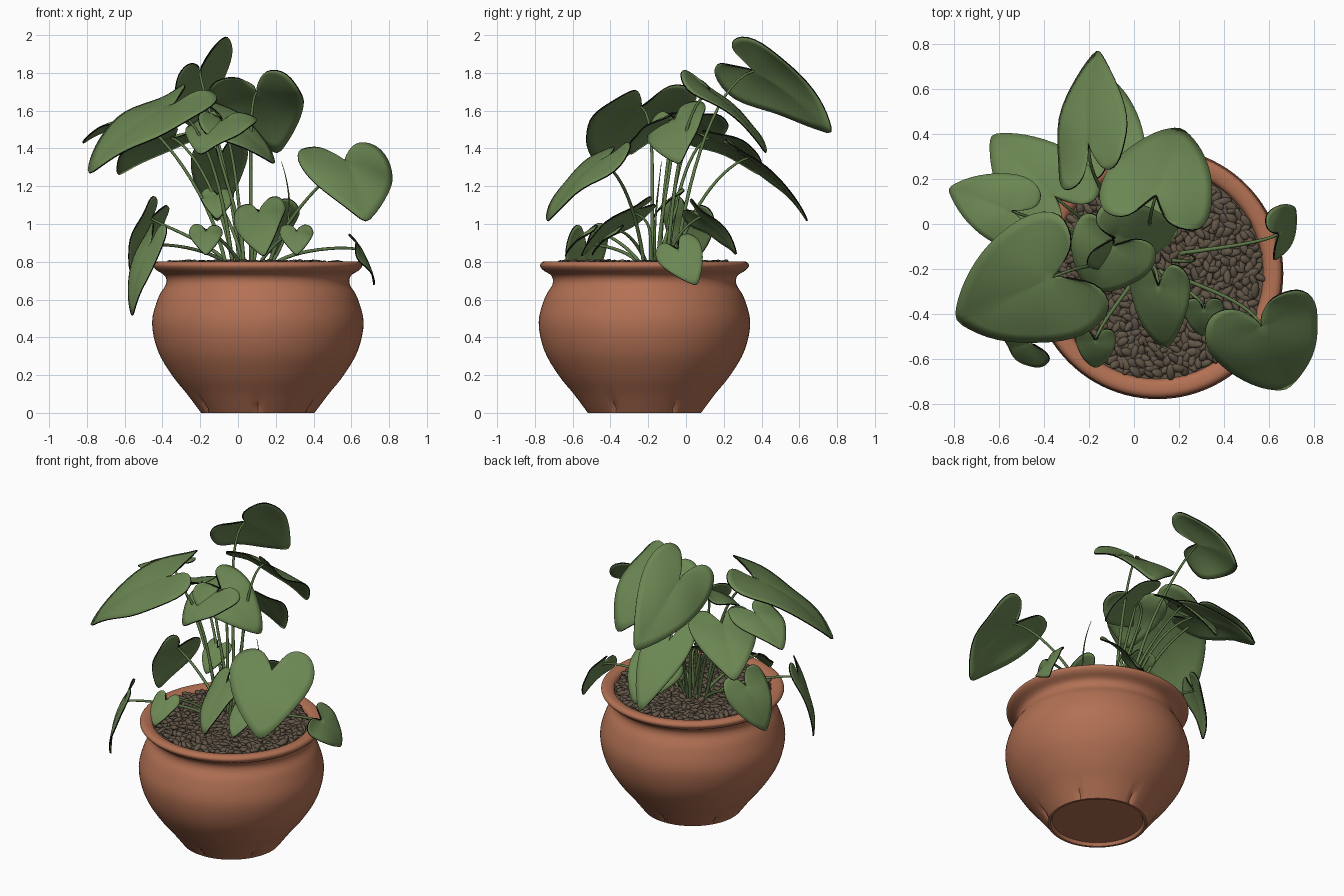
import bpy, bmesh, math, random
from mathutils import Vector, Matrix, Euler

if "Cube" in bpy.data.objects:
    bpy.data.objects.remove(bpy.data.objects["Cube"])

random.seed(4)
PX, PY = 0.105, -0.22          # pot axis


def material(name, rgb):
    m = bpy.data.materials.new(name)
    m.diffuse_color = (*rgb, 1)
    m.use_nodes = True
    m.node_tree.nodes["Principled BSDF"].inputs["Base Color"].default_value = m.diffuse_color
    return m


TERRACOTTA = material("terracotta", (0.45, 0.165, 0.088))
PEBBLE = material("pebble brown", (0.118, 0.090, 0.062))
LEAF = material("leaf green", (0.147, 0.240, 0.086))
EDGE = material("dark leaf edge", (0.004, 0.004, 0.003))
STEM = material("stem green", (0.115, 0.195, 0.066))


def add_object(name, mesh, *mats):
    o = bpy.data.objects.new(name, mesh)
    bpy.context.collection.objects.link(o)
    for m in mats:
        mesh.materials.append(m)
    return o


def smooth(o, angle=40):
    bpy.ops.object.select_all(action='DESELECT')
    o.select_set(True)
    bpy.context.view_layer.objects.active = o
    bpy.ops.object.shade_smooth_by_angle(angle=math.radians(angle))


def spline(points, steps):
    """Smooth path through the points"""
    p = [Vector(q) for q in points]
    p = [2 * p[0] - p[1]] + p + [2 * p[-1] - p[-2]]
    out = []
    for a, b, c, d in zip(p, p[1:], p[2:], p[3:]):
        for k in range(steps):
            t = k / steps
            out.append(.5 * (2 * b + (c - a) * t + (2 * a - 5 * b + 4 * c - d) * t * t
                             + (3 * b - a - 3 * c + d) * t ** 3))
    return out + [p[-2]]


# Pot: lathed profile from the recessed foot up the outside and down the inside
profile = [(0, .02), (.275, .02), (.285, 0)] + spline(
    [(.30, 0), (.375, .10), (.455, .20), (.53, .33), (.56, .48), (.527, .61), (.487, .68),
     (.492, .725), (.538, .757), (.553, .783), (.53, .802), (.48, .79), (.465, .74)], 4)
SEG = 96
bm = bmesh.new()
rings = []
for r, z in profile:
    ring = []
    for i in range(SEG if r else 1):
        a = 2 * math.pi * i / SEG
        rr = r
        # six small drainage grooves pressed into the foot
        if i % 16 == 8 and 0 < z < .13 and r > .29:
            rr = r - .025 * (1 - z / .13)
        ring.append(bm.verts.new((PX + rr * math.cos(a), PY + rr * math.sin(a), z)))
    rings.append(ring)
for lo, hi in zip(rings, rings[1:]):
    for i in range(SEG):
        j = (i + 1) % SEG
        if len(lo) == 1:
            bm.faces.new((lo[0], hi[j], hi[i]))
        else:
            bm.faces.new((lo[i], lo[j], hi[j], hi[i]))
me = bpy.data.meshes.new("pot")
bm.to_mesh(me)
bm.free()
smooth(add_object("pot", me, TERRACOTTA))

# Soil disc under the pebbles
bm = bmesh.new()
bmesh.ops.create_circle(bm, cap_ends=True, segments=64, radius=.47,
                        matrix=Matrix.Translation((PX, PY, .768)))
me = bpy.data.meshes.new("soil")
bm.to_mesh(me)
bm.free()
add_object("soil", me, PEBBLE)

# Pebbles: one squashed ball repeated in a jittered spiral
bm = bmesh.new()
bmesh.ops.create_icosphere(bm, subdivisions=2, radius=1)
ball_v = [v.co.copy() for v in bm.verts]
ball_f = [[v.index for v in f.verts] for f in bm.faces]
bm.free()
verts, faces = [], []
COUNT = 700
for k in range(COUNT):
    r = .455 * math.sqrt((k + .5) / COUNT) + random.uniform(-.008, .008)
    a = k * 2.39996
    size = Vector((random.uniform(.028, .042), random.uniform(.015, .021), random.uniform(.012, .016)))
    rot = Euler((random.uniform(-.5, .5), random.uniform(-.45, .45), random.uniform(0, 6.28)))
    mat = Matrix.LocRotScale(Vector((PX + r * math.cos(a), PY + r * math.sin(a),
                                     random.uniform(.776, .794))), rot, size)
    off = len(verts)
    verts += [mat @ v for v in ball_v]
    faces += [[i + off for i in f] for f in ball_f]
me = bpy.data.meshes.new("pebbles")
me.from_pydata(verts, [], faces)
smooth(add_object("pebbles", me, PEBBLE), 60)

# Half outline of a heart-shaped leaf: (along the midrib, to the side)
HALF = spline([(1, 0), (.76, .20), (.40, .40), (0, .50), (-.29, .40),
               (-.32, .17), (-.07, .02)], 2)[1:]
OUTLINE = [(u, -v) for u, v in reversed(HALF)] + [(1, 0)] + [tuple(p) for p in HALF]


def add_leaf(name, S, T, width, roll):
    """S = where the stalk joins, T = tip, roll = tilt in degrees about the midrib"""
    A = T - S
    side = A.cross(Vector((0, 0, 1))).normalized()
    n = side.cross(A).normalized()
    turn = Matrix.Rotation(-math.radians(roll), 3, A)
    if (turn @ side).dot(n) * roll < 0:
        turn = turn.inverted()
    L, n = turn @ side * width, turn @ n
    phase = random.uniform(0, 6.28)
    bm = bmesh.new()
    centre = bm.verts.new(S)
    rows = []
    for t in (.2, .45, .72, 1):
        row = []
        for u0, v0 in OUTLINE:
            u, v = u0 * t, v0 * t
            h = (.30 * u * (1 - u) if u > 0 else .18 * u) * A.length
            h += (.10 * abs(v) - .42 * v * v) * width
            h += .04 * t * t * math.sin(7 * u + 5 * v + phase) * width * (1 - max(u, 0))
            row.append(bm.verts.new(S + A * u + L * v + n * h))
        rows.append(row)
    for i in range(len(OUTLINE) - 1):
        bm.faces.new((centre, rows[0][i], rows[0][i + 1]))
        for a, b in zip(rows, rows[1:]):
            bm.faces.new((a[i], b[i], b[i + 1], a[i + 1]))
    bmesh.ops.recalc_face_normals(bm, faces=bm.faces)
    me = bpy.data.meshes.new(name)
    bm.to_mesh(me)
    bm.free()
    o = add_object(name, me, LEAF, EDGE)
    smooth(o, 60)
    o.modifiers.new("round", 'SUBSURF').levels = 1
    o.modifiers["round"].render_levels = 1
    sol = o.modifiers.new("thickness", 'SOLIDIFY')
    sol.thickness, sol.offset, sol.material_offset_rim = .008, 0, 1


# Leaves: stalk joint, tip, width, roll
high_leaves = [
    ((-.20, .36, 1.81), (-.16, .78, 1.47), .45, 48),   # highest, back
    ((.10, .13, 1.70), (.21, .43, 1.36), .51, 6),      # top, back right
    ((-.36, .13, 1.46), (-.64, .40, 1.25), .42, 0),    # back left
    ((-.10, .33, 1.35), (-.11, .65, 1.0), .31, 8),     # low back
    ((-.37, -.24, 1.62), (-.80, -.43, 1.25), .60, 9),  # large left front
    ((-.55, .06, 1.56), (-.83, .16, 1.42), .33, 0),    # far left
    ((-.09, -.10, 1.54), (-.2, -.30, 1.36), .40, 0),   # centre
    ((-.08, -.06, 1.55), (.20, -.03, 1.31), .36, -32), # centre right
]
low_leaves = [
    ((.57, -.46, 1.33), (.68, -.74, 1.0), .53, 0),     # large right front
    ((.645, -.04, .86), (.72, .06, .67), .25, -50),    # small right
    ((-.47, -.53, .88), (-.56, -.54, .5), .25, 23),    # hanging left front
    ((-.46, .02, 1.03), (-.57, -.03, .74), .30, -48),  # hanging left
    ((.16, .08, 1.04), (.20, .27, .83), .34, 25),      # low back right
    ((.11, -.28, 1.06), (.14, -.56, .82), .29, -22),   # front centre
]
leaves = [(Vector(s), Vector(t), w, r) for s, t, w, r in high_leaves + low_leaves]
# small young leaves facing the front
for tip in ((-.17, -.64, .83), (.31, -.50, .83), (-.11, -.18, 1.02)):
    leaves.append((Vector(tip) + Vector((0, .12, .13)), Vector(tip), .18, 0))
for k, leaf in enumerate(leaves):
    add_leaf(f"leaf_{k + 1}", *leaf)

# Stalks: arching tubes from the crown to each leaf
cu = bpy.data.curves.new("stalks", 'CURVE')
cu.dimensions = '3D'
cu.bevel_depth, cu.bevel_resolution, cu.resolution_u = .009, 2, 14
cu.use_fill_caps = True


def add_stalk(base, h0, h1, end, r0=1.2, r1=.7):
    sp = cu.splines.new('BEZIER')
    sp.bezier_points.add(1)
    for p, (co, left, right, rad) in zip(sp.bezier_points, (
            (base, base, h0, r0), (end, h1, end, r1))):
        p.handle_left_type = p.handle_right_type = 'FREE'
        p.co, p.handle_left, p.handle_right, p.radius = co, left, right, rad


crown = Vector((.06, -.16, .77))
for S, T, w, r in leaves:
    A = T - S
    out = Vector((S.x - crown.x, S.y - crown.y, 0))
    base = crown + out * .2
    h0 = base + Vector((0, 0, max(.5 * (S.z - .78), .1))) + out * .12
    h1 = S - Vector((A.x, A.y, 0)) * .45 + Vector((0, 0, -.04 if S.z > 1 else .03))
    add_stalk(base, h0, h1, S)
# Young unopened shoot
add_stalk(Vector((.16, -.16, .77)), Vector((.30, -.18, .95)), Vector((.29, -.15, 1.15)),
          Vector((.23, -.13, 1.33)), 1.1, .15)
o = bpy.data.objects.new("stalks", cu)
bpy.context.collection.objects.link(o)
cu.materials.append(STEM)
bpy.ops.object.select_all(action='DESELECT')
o.select_set(True)
bpy.context.view_layer.objects.active = o
bpy.ops.object.convert(target='MESH')
smooth(bpy.context.view_layer.objects.active, 60)
